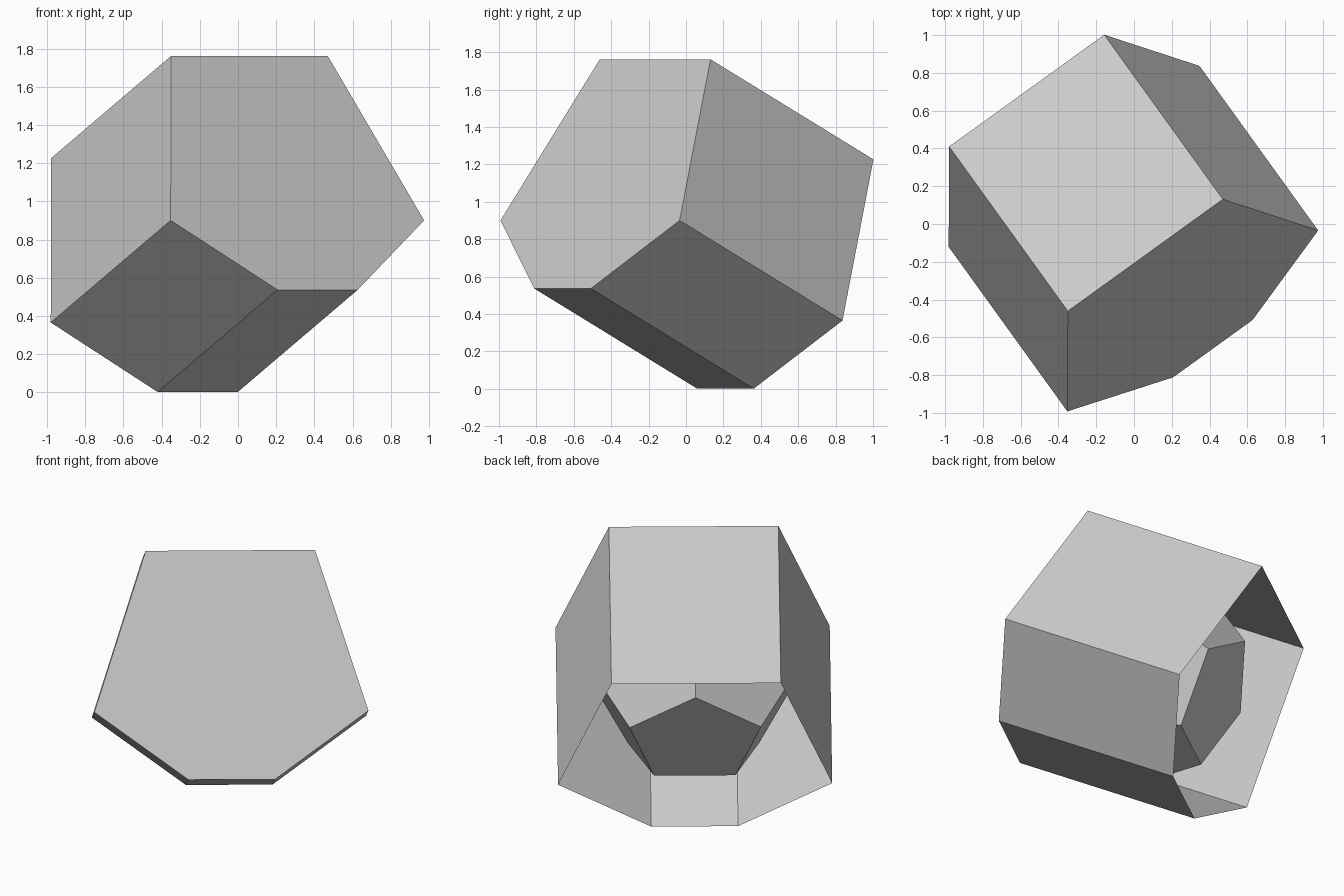
import bpy, bmesh
from math import sin, cos, tan, radians, sqrt
from mathutils import Matrix, Vector

if "Cube" in bpy.data.objects:
    bpy.data.objects.remove(bpy.data.objects["Cube"])

SIDE, DEPTH, CUT = 1.012, 1.2, 1.369      # pentagon side, box depth, height of the cut tip
PHI = (1 + sqrt(5)) / 2

# Tilted frame: x along the top edge, y up the front face, z out of the front face
x_axis = Vector((0.811, 0.585, 0)).normalized()
z_axis = Vector((0.525, -0.725, 0.446))
z_axis = (z_axis - x_axis * z_axis.dot(x_axis)).normalized()
y_axis = z_axis.cross(x_axis)
frame = Matrix.Translation((0.06, -0.165, 1.762)) @ Matrix((x_axis, y_axis, z_axis)).transposed().to_4x4()


def add_object(name, bm):
    mesh = bpy.data.meshes.new(name)
    bm.transform(frame)
    bm.to_mesh(mesh)
    bm.free()
    obj = bpy.data.objects.new(name, mesh)
    bpy.context.collection.objects.link(obj)
    return obj


# Open shell: pentagon with its lower tip cut off, capped in front, open at the back
wide = SIDE / 2 + SIDE * cos(radians(72))
low = SIDE * sin(radians(72))
tip = (low + wide * tan(radians(36)) - CUT) / tan(radians(36))
half = [(SIDE / 2, 0), (wide, -low), (tip, -CUT)]
profile = [(-x, y) for x, y in half] + half[::-1]

bm = bmesh.new()
front = [bm.verts.new((x, y, 0)) for x, y in profile]
back = [bm.verts.new((x, y, -DEPTH)) for x, y in profile]
bm.faces.new(front)
for i in range(6):
    j = (i + 1) % 6
    bm.faces.new((front[j], front[i], back[i], back[j]))
add_object("open_shell", bm)

# Dodecahedron resting inside against the front panel
a = 0.485
centre_y = -SIDE / 2 / tan(radians(36))
inner, outer = 0.8507 * a, 0.8507 * a * PHI
height, ring = 1.1135 * a, 0.2629 * a
bm = bmesh.new()
for radius, z, turn in ((inner, height, -90), (outer, ring, -90),
                        (outer, -ring, 90), (inner, -height, 90)):
    for k in range(5):
        t = radians(turn + 72 * k)
        bm.verts.new((radius * cos(t), centre_y + radius * sin(t), z - height - 0.001))
bmesh.ops.convex_hull(bm, input=bm.verts[:])
bmesh.ops.dissolve_limit(bm, angle_limit=radians(5), verts=bm.verts[:], edges=bm.edges[:])
bmesh.ops.recalc_face_normals(bm, faces=bm.faces[:])
add_object("inner_dodecahedron", bm)
